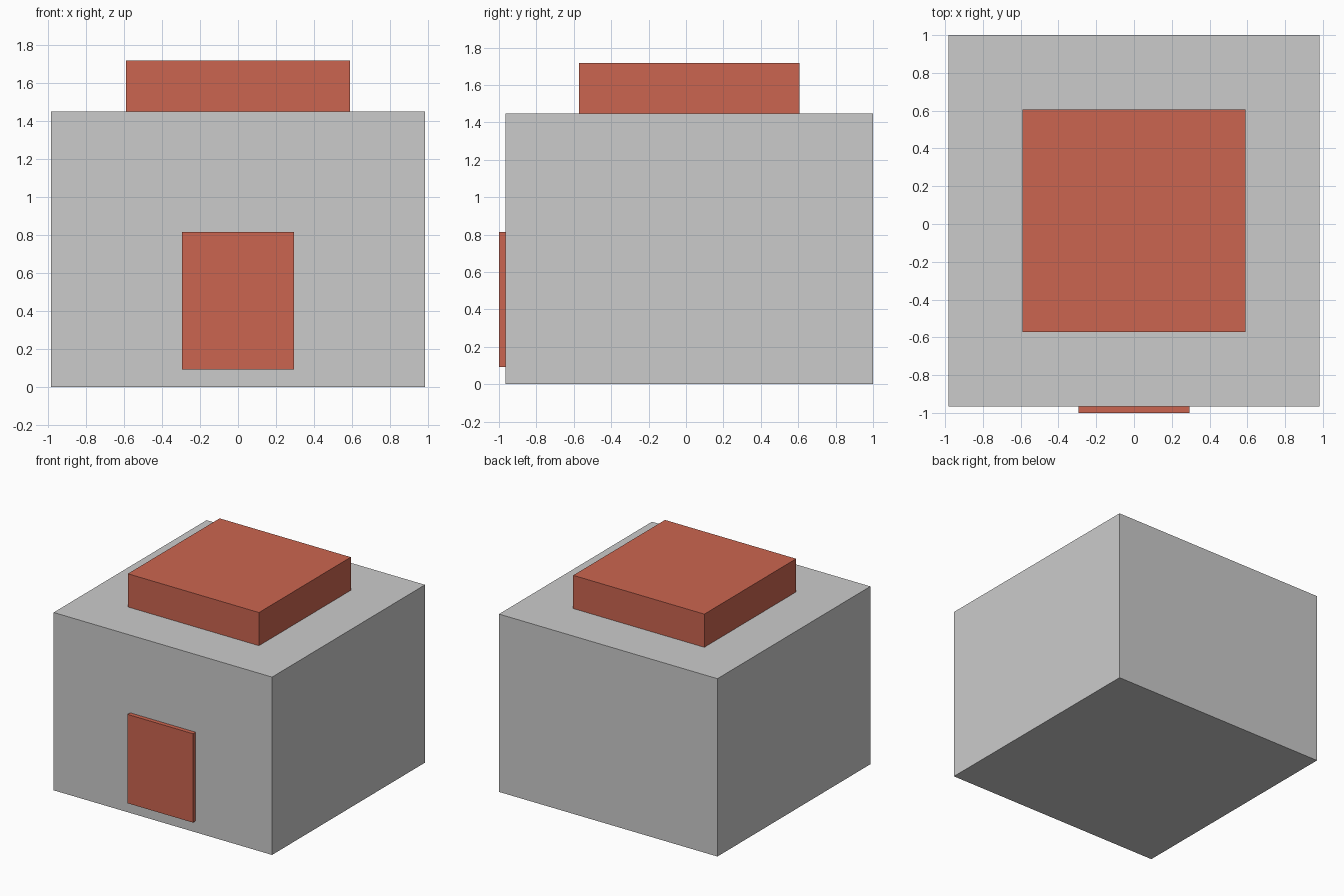
import bpy

if "Cube" in bpy.data.objects:
    bpy.data.objects.remove(bpy.data.objects["Cube"])

red = bpy.data.materials.new("red_paint")
red.diffuse_color = (0.60, 0.13, 0.08, 1.0)
red.use_nodes = True
red.node_tree.nodes["Principled BSDF"].inputs["Base Color"].default_value = red.diffuse_color


def box(name, x, y, z, material=None):
    """Box spanning the given (min, max) ranges."""
    spans = (x, y, z)
    bpy.ops.mesh.primitive_cube_add(size=1, location=[(a + b) / 2 for a, b in spans])
    obj = bpy.context.object
    obj.name = name
    obj.scale = [b - a for a, b in spans]
    bpy.ops.object.transform_apply(location=False, rotation=False, scale=True)
    if material:
        obj.data.materials.append(material)
    return obj


# Main block
box("body", (-0.983, 0.983), (-0.966, 1.0), (0, 1.447))

# Raised slab on the roof
box("roof_slab", (-0.59, 0.59), (-0.573, 0.607), (1.447, 1.717), red)

# Thin panel on the front wall
box("front_door", (-0.295, 0.295), (-1.0, -0.966), (0.092, 0.815), red)
